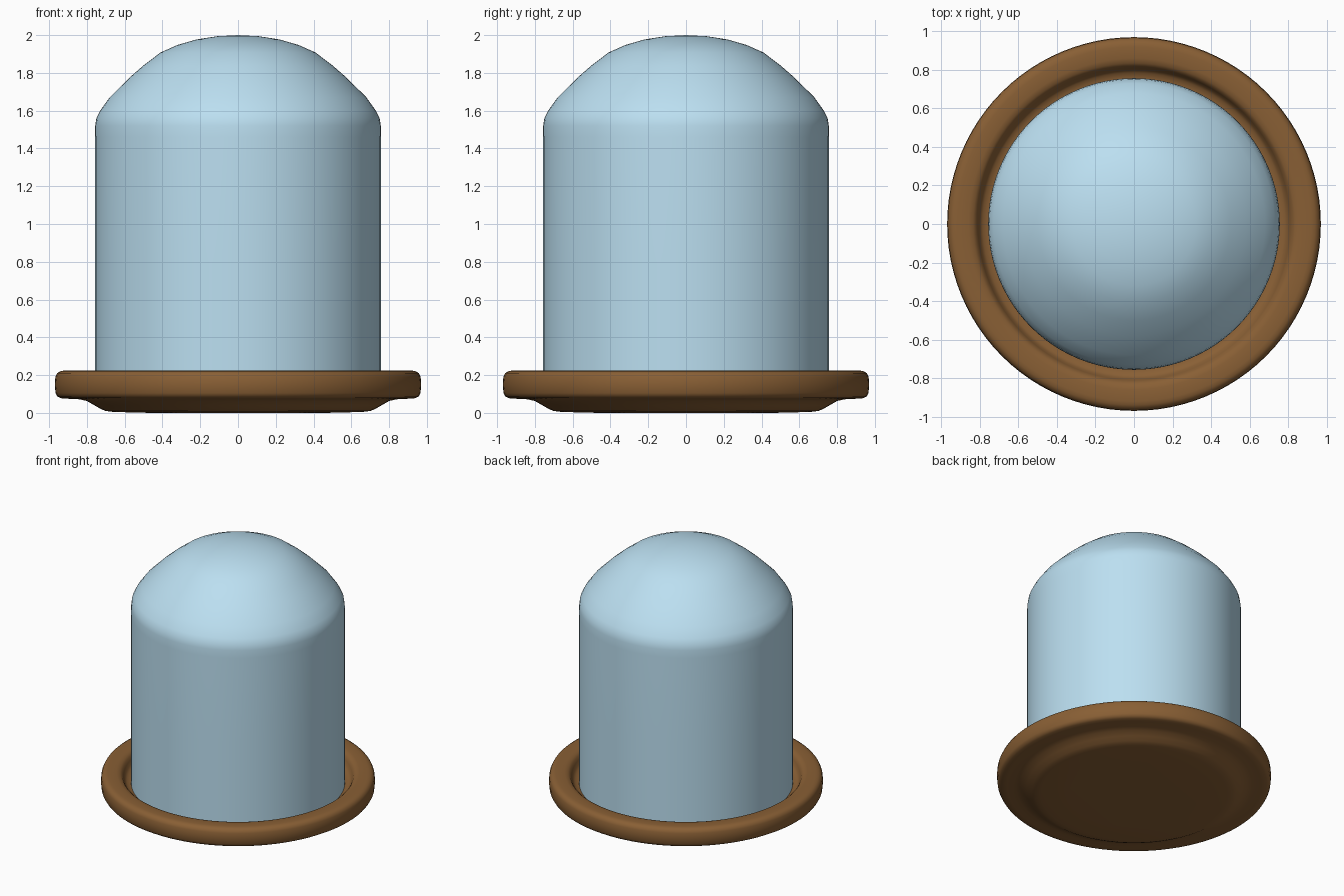
import bpy, math

if "Cube" in bpy.data.objects:
    bpy.data.objects.remove(bpy.data.objects["Cube"])


def material(name, color):
    m = bpy.data.materials.new(name)
    m.diffuse_color = color
    m.use_nodes = True
    m.node_tree.nodes["Principled BSDF"].inputs["Base Color"].default_value = m.diffuse_color
    return m


def lathe(name, profile, mat, segments=96, angle=50):
    """Revolve a (radius, z) profile about z; zero radii become poles."""
    verts, faces, rings = [], [], []
    for r, z in profile:
        start = len(verts)
        if r < 1e-5:
            verts.append((0, 0, z))
            rings.append([start] * segments)
        else:
            for i in range(segments):
                a = 2 * math.pi * i / segments
                verts.append((r * math.cos(a), r * math.sin(a), z))
            rings.append(list(range(start, start + segments)))
    for lo, hi in zip(rings, rings[1:]):
        for i in range(segments):
            j = (i + 1) % segments
            face = list(dict.fromkeys((lo[i], lo[j], hi[j], hi[i])))
            faces.append(face)
    mesh = bpy.data.meshes.new(name)
    mesh.from_pydata(verts, [], faces)
    mesh.materials.append(mat)
    obj = bpy.data.objects.new(name, mesh)
    bpy.context.collection.objects.link(obj)
    bpy.ops.object.select_all(action='DESELECT')
    bpy.context.view_layer.objects.active = obj
    obj.select_set(True)
    bpy.ops.object.shade_smooth_by_angle(angle=math.radians(angle))
    return obj


wood = material("wood", (0.25, 0.115, 0.035, 1))
glass = material("glass", (0.50, 0.74, 0.88, 1))

# Turned wooden base: foot, rounded rim and recessed tray
lathe("base", [
    (0, 0), (0.46, 0), (0.66, 0.005), (0.70, 0.01), (0.725, 0.02),
    (0.76, 0.04), (0.80, 0.063), (0.84, 0.072), (0.90, 0.075), (0.94, 0.078),
    (0.957, 0.088), (0.966, 0.105), (0.97, 0.15), (0.967, 0.19),
    (0.958, 0.21), (0.94, 0.221), (0.92, 0.224), (0.86, 0.224),
    (0.835, 0.218), (0.82, 0.205), (0.81, 0.185), (0.80, 0.16),
    (0.785, 0.145), (0.76, 0.138), (0.70, 0.135), (0, 0.135),
], wood)

# Glass dome: straight wall with a rounded shoulder and shallow cap
lathe("glass_dome", [
    (0.757, 0.135), (0.757, 0.80), (0.757, 1.46), (0.756, 1.52), (0.75, 1.56),
    (0.73, 1.60), (0.68, 1.67), (0.58, 1.77), (0.50, 1.84), (0.41, 1.908),
    (0.32, 1.948), (0.22, 1.977), (0.11, 1.994), (0, 2.0),
], glass)
